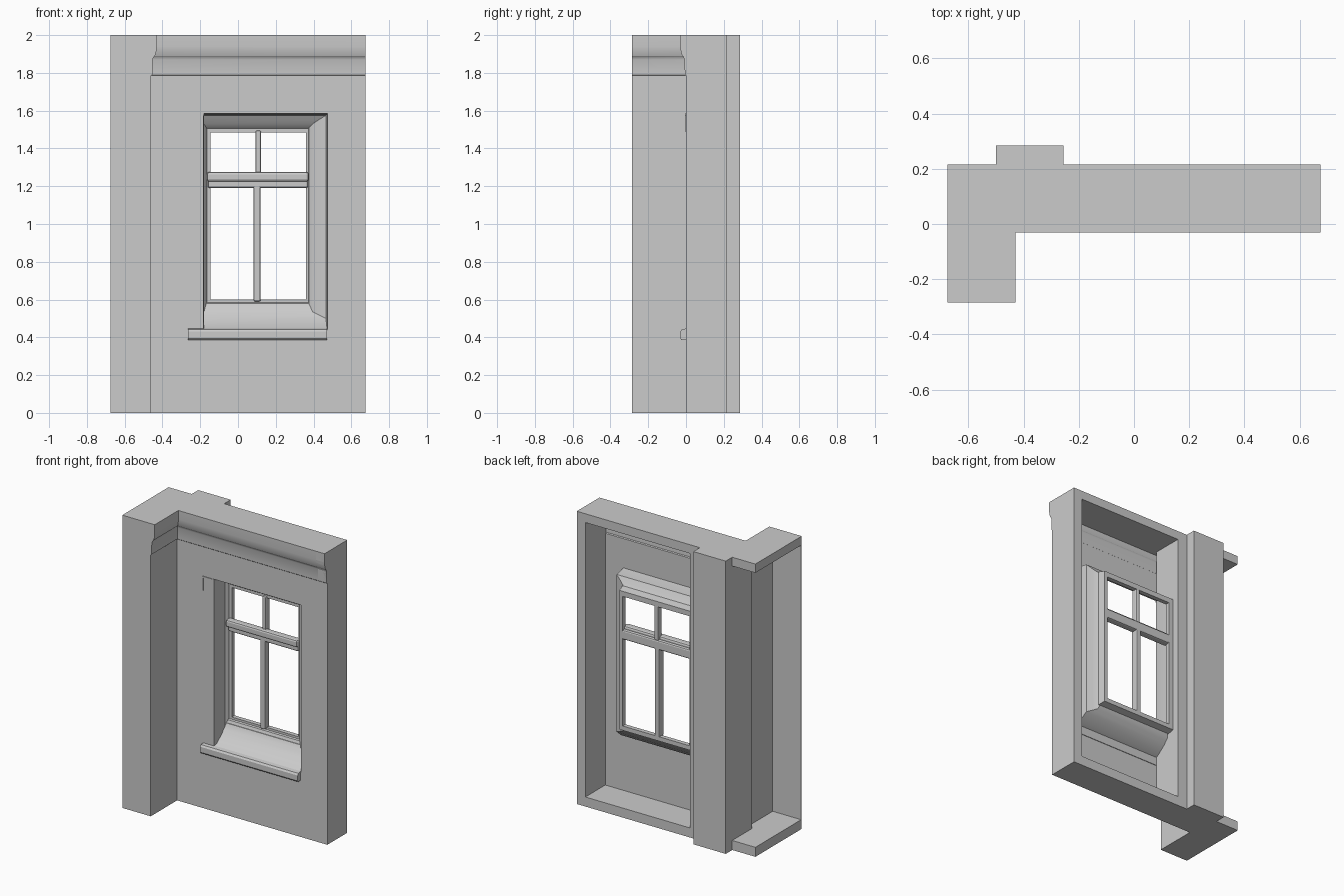
import bpy, bmesh

if "Cube" in bpy.data.objects:
    bpy.data.objects.remove(bpy.data.objects["Cube"])


def finish(name, bm, smooth=False):
    bmesh.ops.remove_doubles(bm, verts=bm.verts, dist=1e-5)
    bmesh.ops.recalc_face_normals(bm, faces=bm.faces)
    me = bpy.data.meshes.new(name)
    bm.to_mesh(me)
    bm.free()
    ob = bpy.data.objects.new(name, me)
    bpy.context.collection.objects.link(ob)
    if smooth:
        bpy.ops.object.select_all(action='DESELECT')
        ob.select_set(True)
        bpy.context.view_layer.objects.active = ob
        bpy.ops.object.shade_smooth_by_angle()
    return ob


def box(name, x0, x1, y0, y1, z0, z1, bevel=0):
    bm = bmesh.new()
    bmesh.ops.create_cube(bm, size=1)
    for v in bm.verts:
        v.co = (x0 + (v.co.x + .5) * (x1 - x0),
                y0 + (v.co.y + .5) * (y1 - y0),
                z0 + (v.co.z + .5) * (z1 - z0))
    ob = finish(name, bm)
    if bevel:
        m = ob.modifiers.new("bevel", 'BEVEL')
        m.width = bevel
        m.segments = 2
    return ob


def prism(name, pts, vec):
    """Extrude a flat outline of 3D points along vec."""
    bm = bmesh.new()
    f = bm.faces.new([bm.verts.new(p) for p in pts])
    g = bmesh.ops.extrude_face_region(bm, geom=[f], use_keep_orig=True)
    new = [v for v in g["geom"] if isinstance(v, bmesh.types.BMVert)]
    bmesh.ops.translate(bm, verts=new, vec=vec)
    return finish(name, bm)


def strips(name, rows, closed=False, smooth=True):
    """Skin a surface through rows of points."""
    bm = bmesh.new()
    vs = [[bm.verts.new(p) for p in r] for r in rows]
    n = len(rows[0])
    for a, b in zip(vs, vs[1:]):
        for i in range(n if closed else n - 1):
            j = (i + 1) % n
            bm.faces.new((a[i], a[j], b[j], b[i]))
    return finish(name, bm, smooth)


# Cornice profile: projection from the wall, height
cornice = [(0, 1.785), (.006, 1.79), (.008, 1.87), (.014, 1.885),
           (.02, 1.89), (.027, 1.91), (.03, 1.94), (.03, 2)]
full = [(0, 0)] + cornice
WX, YB, YF = -.46, .215, -.285

# Cornice along the wall, and return wall with the same cornice
strips("wall_cornice", [[(WX + d, -d, z), (.675, -d, z)] for d, z in cornice])
strips("return_wall", [[(WX + d, YF, z), (WX + d, -d, z)] for d, z in full])

# Wall sheet stepping through the deep reveal to the window frame
rings = [(WX, .675, 0, 1.785, 0), (-.182, .475, .44, 1.585, 0),
         (-.18, .47, .455, 1.58, .03), (-.18, .465, .50, 1.575, .085),
         (-.18, .425, .52, 1.55, .10), (-.18, .395, .535, 1.53, .115),
         (-.168, .375, .58, 1.51, .13), (-.165, .372, .585, 1.505, .14),
         (-.145, .36, .6, 1.485, .14), (-.145, .36, .6, 1.485, .17),
         (-.18, .385, .57, 1.52, .17), (-.18, .395, .56, 1.53, .12)]
strips("wall_with_window_reveal",
       [[(a, y, c), (b, y, c), (b, y, d), (a, y, d)] for a, b, c, d, y in rings],
       closed=True)

# Raised corner of the casing at the upper left
box("casing_head_lip", -.265, -.18, -.004, .002, 1.575, 1.585)
box("casing_side_lip", -.265, -.26, -.004, .002, 1.49, 1.585)

# Window bars
box("mullion_lower", .083, .12, .12, .17, .59, 1.21, .008)
box("mullion_upper", .093, .122, .125, .17, 1.25, 1.495, .008)
box("transom", -.16, .37, .12, .17, 1.19, 1.255, .01)
box("transom_moulding", -.165, .375, .10, .15, 1.225, 1.275, .012)

# Projecting sill
sill = [(.004, .385), (-.024, .385), (-.03, .393), (-.03, .43),
        (-.022, .442), (.004, .447)]
prism("sill", [(-.265, y, z) for y, z in sill], (.737, 0, 0))

# Right end wall and the front panel of the return, cut to the cornice profile
prism("right_end_wall",
      [(.675, -d, z) for d, z in full] + [(.675, YB, 2), (.675, YB, 0)],
      (-.065, 0, 0))
prism("return_front_panel",
      [(WX + d, YF, z) for d, z in full] + [(-.675, YF, 2), (-.675, YF, 0)],
      (0, .006, 0))


# Corner-shaped top and bottom slabs
def slab(name, d, z, h):
    prism(name, [(-.675, YF, z), (WX + d, YF, z), (WX + d, -d, z),
                 (.675, -d, z), (.675, YB, z), (-.675, YB, z)], (0, 0, h))


slab("bottom_slab", 0, 0, .065)
slab("top_slab", .03, 1.94, .06)

# Back post beside the opening and the rear pilaster
box("back_post", -.255, -.182, .004, YB, 0, 2)
box("rear_pilaster", -.5, -.255, .004, .285, 0, 2)
